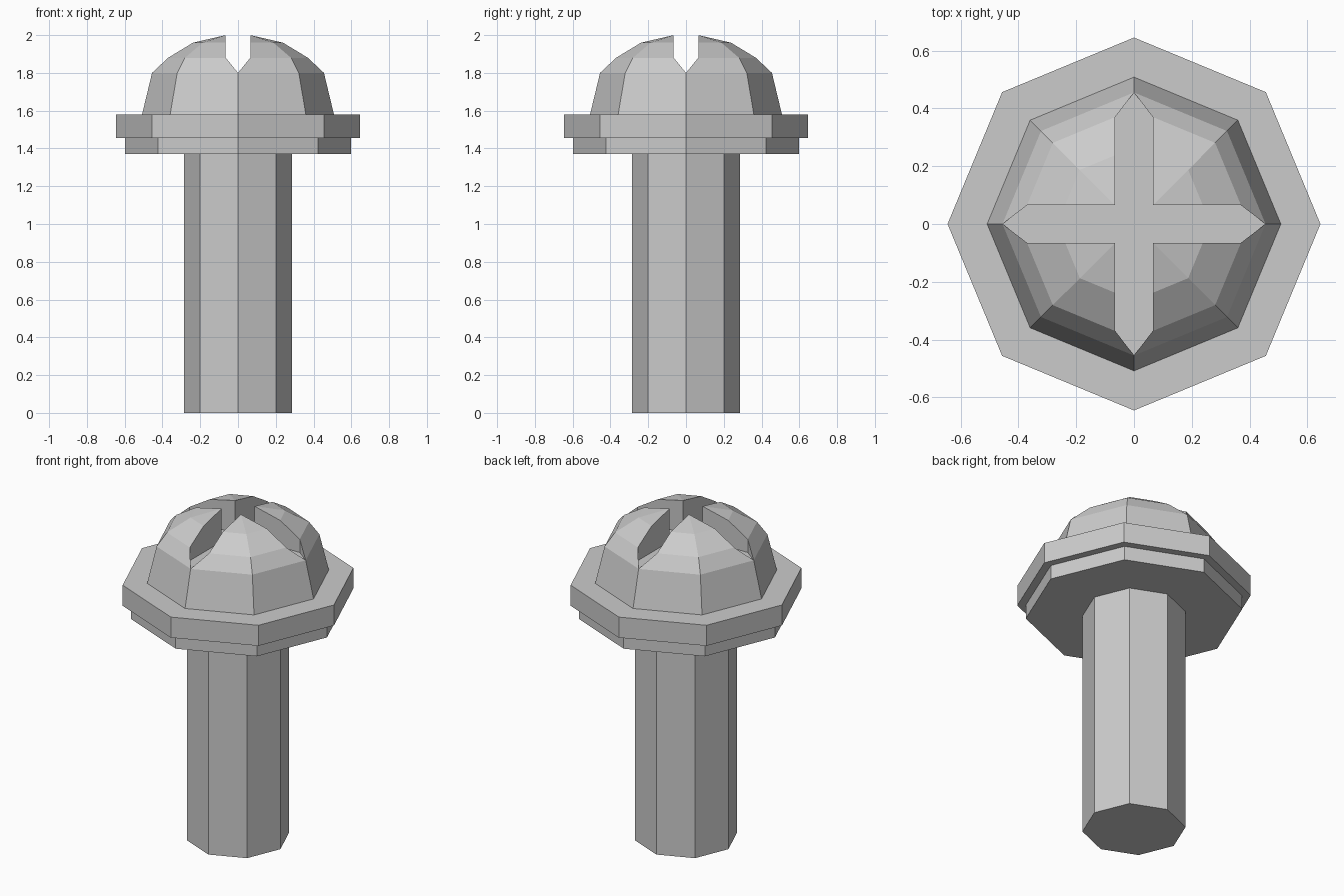
import bpy, bmesh
from math import cos, sin, pi

if "Cube" in bpy.data.objects:
    bpy.data.objects.remove(bpy.data.objects["Cube"])

SIDES = 8
SLOT = 0.065          # half width of the cross slot
FLOOR = 1.80          # height of the slot floor


def finish(bm, name):
    bmesh.ops.recalc_face_normals(bm, faces=bm.faces)
    mesh = bpy.data.meshes.new(name)
    bm.to_mesh(mesh)
    bm.free()
    obj = bpy.data.objects.new(name, mesh)
    bpy.context.collection.objects.link(obj)
    return obj


def lathe(name, profile, apex):
    """Revolve (radius, z) points into an octagonal solid with a pointed top."""
    bm = bmesh.new()
    rings = [[bm.verts.new((r * cos(2 * pi * i / SIDES), r * sin(2 * pi * i / SIDES), z))
              for i in range(SIDES)] for r, z in profile]
    top = bm.verts.new((0, 0, apex))
    bm.faces.new(rings[0])
    for i in range(SIDES):
        j = (i + 1) % SIDES
        for a, b in zip(rings, rings[1:]):
            bm.faces.new((a[i], a[j], b[j], b[i]))
        bm.faces.new((rings[-1][i], rings[-1][j], top))
    return finish(bm, name)


# Screw body: shaft, washer, flange and domed head in one profile
screw = lathe("screw", [
    (0.285, 0), (0.285, 1.37),
    (0.598, 1.37), (0.598, 1.455),
    (0.645, 1.455), (0.645, 1.58),
    (0.508, 1.58), (0.455, 1.80), (0.397, 1.88), (0.265, 1.96),
], 2.021)

# Cross slot cutter: four arms with pointed ends
bm = bmesh.new()
outline = []
for k in range(4):
    c, s = cos(k * pi / 2), sin(k * pi / 2)
    for x, y in ((0.37, -SLOT), (0.455, 0), (0.37, SLOT), (SLOT, SLOT)):
        outline.append(bm.verts.new((x * c - y * s, x * s + y * c, FLOOR)))
base = bm.faces.new(outline)
ext = bmesh.ops.extrude_face_region(bm, geom=[base])
bmesh.ops.translate(bm, vec=(0, 0, 0.4),
                    verts=[v for v in ext["geom"] if isinstance(v, bmesh.types.BMVert)])
cutter = finish(bm, "slot_cutter")
cutter.hide_render = True

# Cut the slot and remove the helper
mod = screw.modifiers.new("slot", "BOOLEAN")
mod.operation = "DIFFERENCE"
mod.solver = "EXACT"
mod.object = cutter
bpy.context.view_layer.objects.active = screw
bpy.ops.object.modifier_apply(modifier=mod.name)
bpy.data.objects.remove(cutter)
